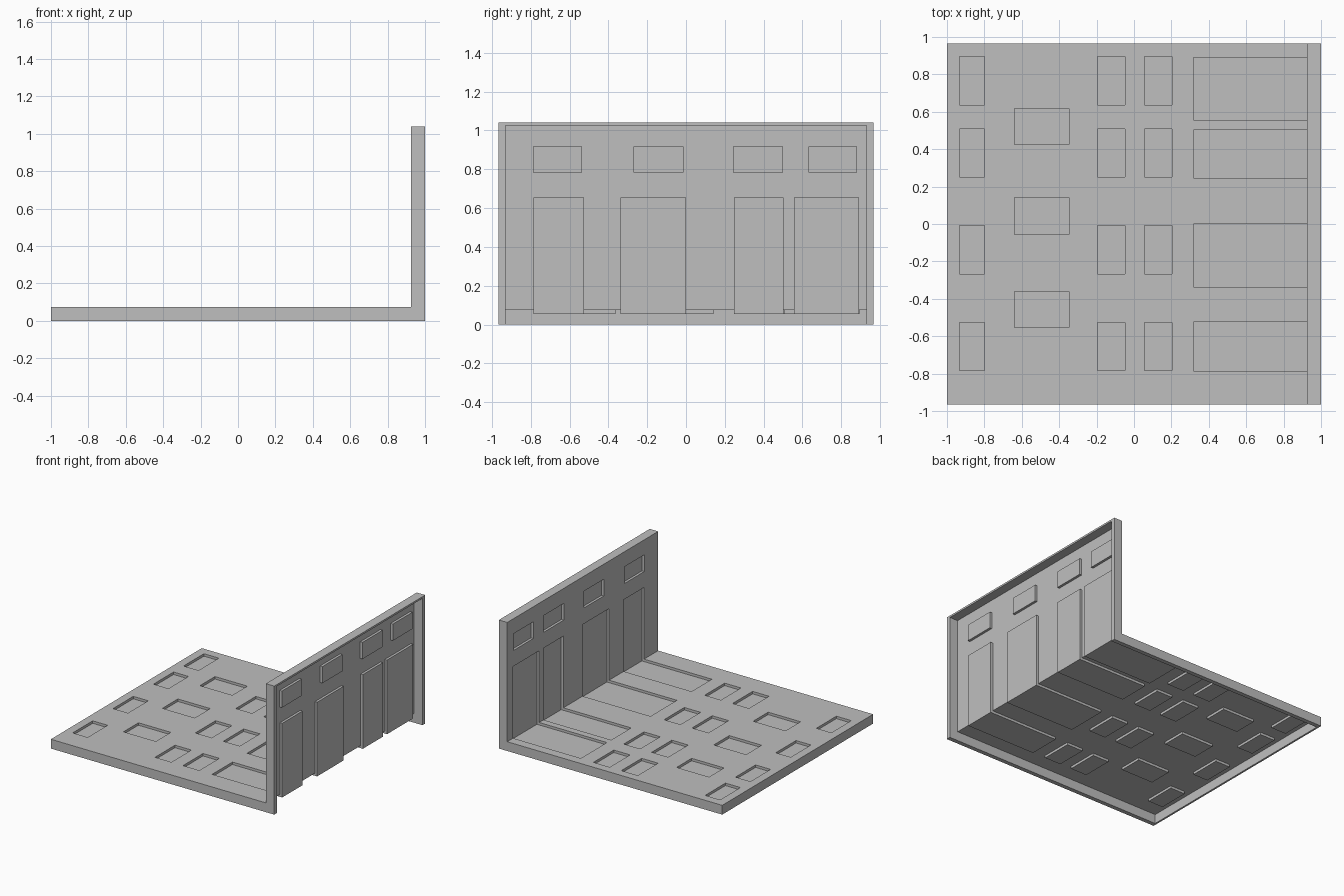
import bpy, bmesh

if "Cube" in bpy.data.objects:
    bpy.data.objects.remove(bpy.data.objects["Cube"])

TOP, WALL = 0.075, 0.925        # floor sheet height, wall sheet position
DEPTH = 0.02                    # depth of the pressed pockets
HALF_Y, RIM_Y, RIM_END = 0.965, 0.93, 0.015
HEIGHT = 1.04
LOW, OUT = TOP - DEPTH, WALL + DEPTH

grey = bpy.data.materials.new("plain grey")
grey.diffuse_color = (0.52, 0.52, 0.52, 1)
grey.use_nodes = True
grey.node_tree.nodes["Principled BSDF"].inputs["Base Color"].default_value = grey.diffuse_color


def finish(bm, name):
    mesh = bpy.data.meshes.new(name)
    bm.to_mesh(mesh)
    bm.free()
    mesh.materials.append(grey)
    obj = bpy.data.objects.new(name, mesh)
    bpy.context.collection.objects.link(obj)
    return obj


def trough(bm, profile, y0, y1, n_open=0):
    """Extrude an xz profile along y with end caps, leaving its last n_open sides open."""
    a = [bm.verts.new((x, y0, z)) for x, z in profile]
    b = [bm.verts.new((x, y1, z)) for x, z in profile]
    n = len(profile)
    for i in range(n - n_open):
        j = (i + 1) % n
        bm.faces.new((a[i], a[j], b[j], b[i]))
    bm.faces.new(a[::-1])
    bm.faces.new(b)


def solid(name, profile, y0, y1):
    bm = bmesh.new()
    trough(bm, profile, y0, y1)
    bmesh.ops.recalc_face_normals(bm, faces=bm.faces)
    return finish(bm, name)


def pierced(bm, u_range, v_range, holes, place):
    """Flat sheet with rectangular holes (u0, u1, v0, v1)."""
    us = sorted({*u_range, *(u for h in holes for u in h[:2])})
    vs = sorted({*v_range, *(v for h in holes for v in h[2:])})
    for u0, u1 in zip(us, us[1:]):
        for v0, v1 in zip(vs, vs[1:]):
            cu, cv = (u0 + u1) / 2, (v0 + v1) / 2
            if any(h[0] < cu < h[1] and h[2] < cv < h[3] for h in holes):
                continue
            corners = ((u0, v0), (u1, v0), (u1, v1), (u0, v1))
            bm.faces.new([bm.verts.new(place(u, v)) for u, v in corners])


# Pocket layout
rows = [(0.635, 0.895), (0.25, 0.507), (-0.267, -0.008), (-0.783, -0.527)]
middle_rows = [(0.425, 0.617), (-0.056, 0.142), (-0.553, -0.362)]
small = [(x0, x1, *r) for x0, x1 in ((-0.932, -0.798), (-0.195, -0.048), (0.056, 0.202))
         for r in rows]
small += [(-0.638, -0.348, *r) for r in middle_rows]
doors = [(0.557, 0.89), (0.247, 0.502), (-0.338, 0.0), (-0.785, -0.525)]
windows = [(y0, y1, 0.783, 0.918) for y0, y1 in
           ((0.632, 0.882), (0.242, 0.5), (-0.27, -0.014), (-0.788, -0.535))]
BAY_X, DOOR_TOP = 0.318, 0.655

# Pressed sheet: floor and wall in one thin skin
bm = bmesh.new()
floor_holes = small + [(BAY_X, WALL, *d) for d in doors]
wall_holes = windows + [(*d, TOP, DOOR_TOP) for d in doors]
pierced(bm, (RIM_END - 1, WALL), (-RIM_Y, RIM_Y), floor_holes, lambda x, y: (x, y, TOP))
pierced(bm, (-RIM_Y, RIM_Y), (TOP, HEIGHT - RIM_END), wall_holes, lambda y, z: (WALL, y, z))
# Floor pockets
for x0, x1, y0, y1 in small:
    trough(bm, [(x0, TOP), (x0, LOW), (x1, LOW), (x1, TOP)], y0, y1, 1)
# Window pockets
for y0, y1, z0, z1 in windows:
    trough(bm, [(WALL, z0), (OUT, z0), (OUT, z1), (WALL, z1)], y0, y1, 1)
# Door pockets that run on into the floor bays
for y0, y1 in doors:
    trough(bm, [(BAY_X, TOP), (BAY_X, LOW), (OUT, LOW), (OUT, DOOR_TOP),
                (WALL, DOOR_TOP), (WALL, TOP)], y0, y1, 2)
bmesh.ops.remove_doubles(bm, verts=bm.verts, dist=1e-5)
bmesh.ops.recalc_face_normals(bm, faces=bm.faces)
bm.faces.ensure_lookup_table()
if bm.faces[0].normal.z < 0:
    bmesh.ops.reverse_faces(bm, faces=bm.faces)
finish(bm, "pressed_sheet")

# Angled side rims
angle = [(-1, 0), (1, 0), (1, HEIGHT), (WALL, HEIGHT), (WALL, TOP), (-1, TOP)]
solid("front_rim", angle, -HALF_Y, -RIM_Y)
solid("back_rim", angle, RIM_Y, HALF_Y)

# Bars closing the floor edge and the wall top
e = RIM_END - 1
solid("floor_end_rim", [(-1, 0), (e, 0), (e, TOP), (-1, TOP)], -RIM_Y, RIM_Y)
t = HEIGHT - RIM_END
solid("wall_top_rim", [(WALL, t), (1, t), (1, HEIGHT), (WALL, HEIGHT)], -RIM_Y, RIM_Y)
